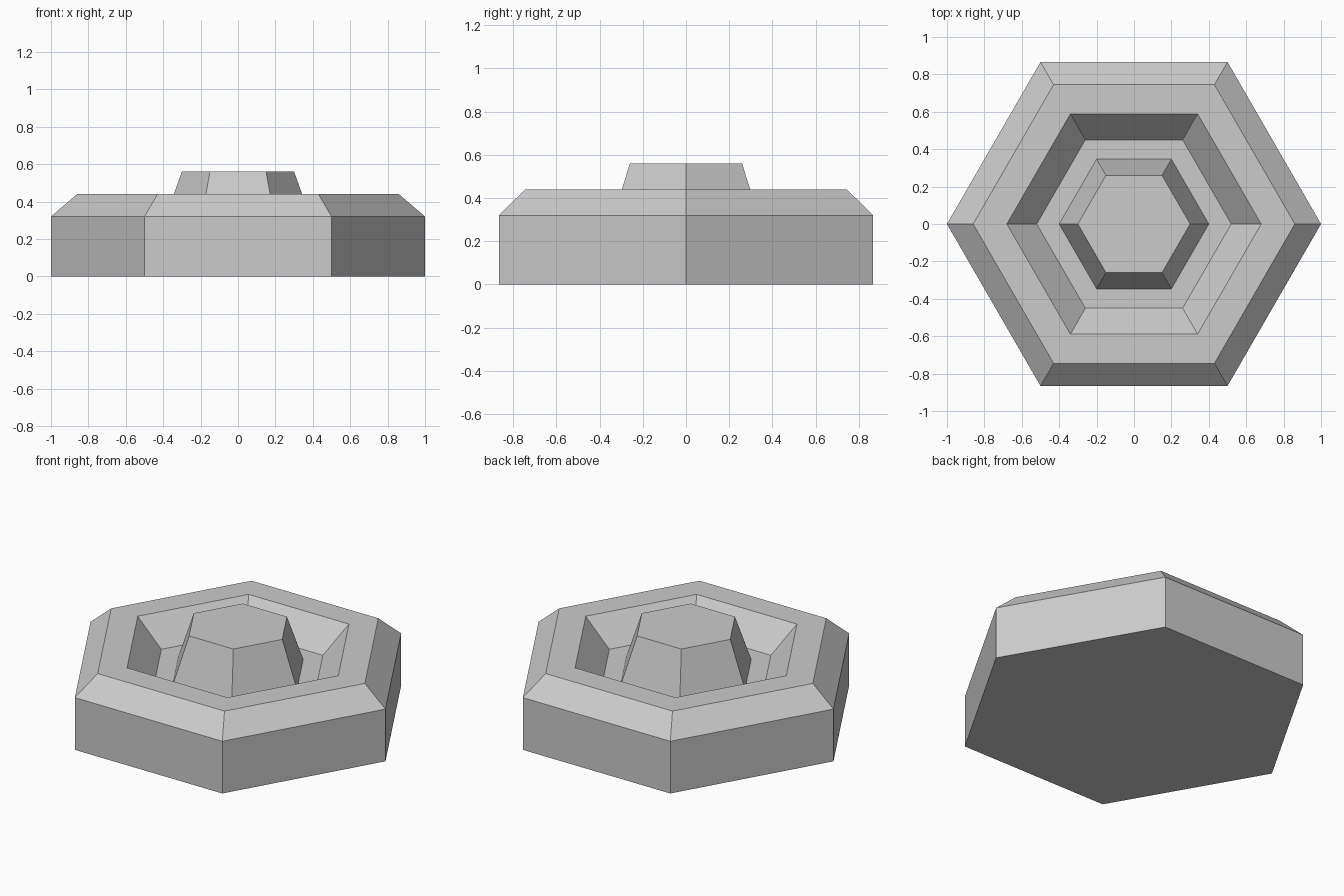
import bpy, bmesh, math

if "Cube" in bpy.data.objects:
    bpy.data.objects.remove(bpy.data.objects["Cube"])

SIDES = 6

grey = bpy.data.materials.new("light grey")
grey.diffuse_color = (0.6, 0.6, 0.6, 1.0)
grey.use_nodes = True
grey.node_tree.nodes["Principled BSDF"].inputs["Base Color"].default_value = grey.diffuse_color


def hex_shell(name, profile, cap_first=False, cap_last=False):
    """Sweep a (radius, height) profile around z with six flat sides."""
    bm = bmesh.new()
    rings = []
    for r, z in profile:
        rings.append([bm.verts.new((r * math.cos(i * math.tau / SIDES),
                                    r * math.sin(i * math.tau / SIDES), z))
                      for i in range(SIDES)])
    for low, high in zip(rings, rings[1:]):
        for i in range(SIDES):
            j = (i + 1) % SIDES
            bm.faces.new((low[i], low[j], high[j], high[i]))
    if cap_first:
        bm.faces.new(rings[0][::-1])
    if cap_last:
        bm.faces.new(rings[-1])
    mesh = bpy.data.meshes.new(name)
    bm.to_mesh(mesh)
    bm.free()
    mesh.materials.append(grey)
    obj = bpy.data.objects.new(name, mesh)
    bpy.context.collection.objects.link(obj)
    return obj


# Base: upright walls, chamfered rim, flat top ring, sloped recess and its floor
hex_shell("hexagonal_base",
          [(1.0, 0.0), (1.0, 0.32), (0.86, 0.44), (0.68, 0.44),
           (0.52, 0.28), (0.40, 0.28)], cap_first=True)

# Tapered button rising from the recess floor
hex_shell("center_button", [(0.40, 0.28), (0.30, 0.56)], cap_last=True)
